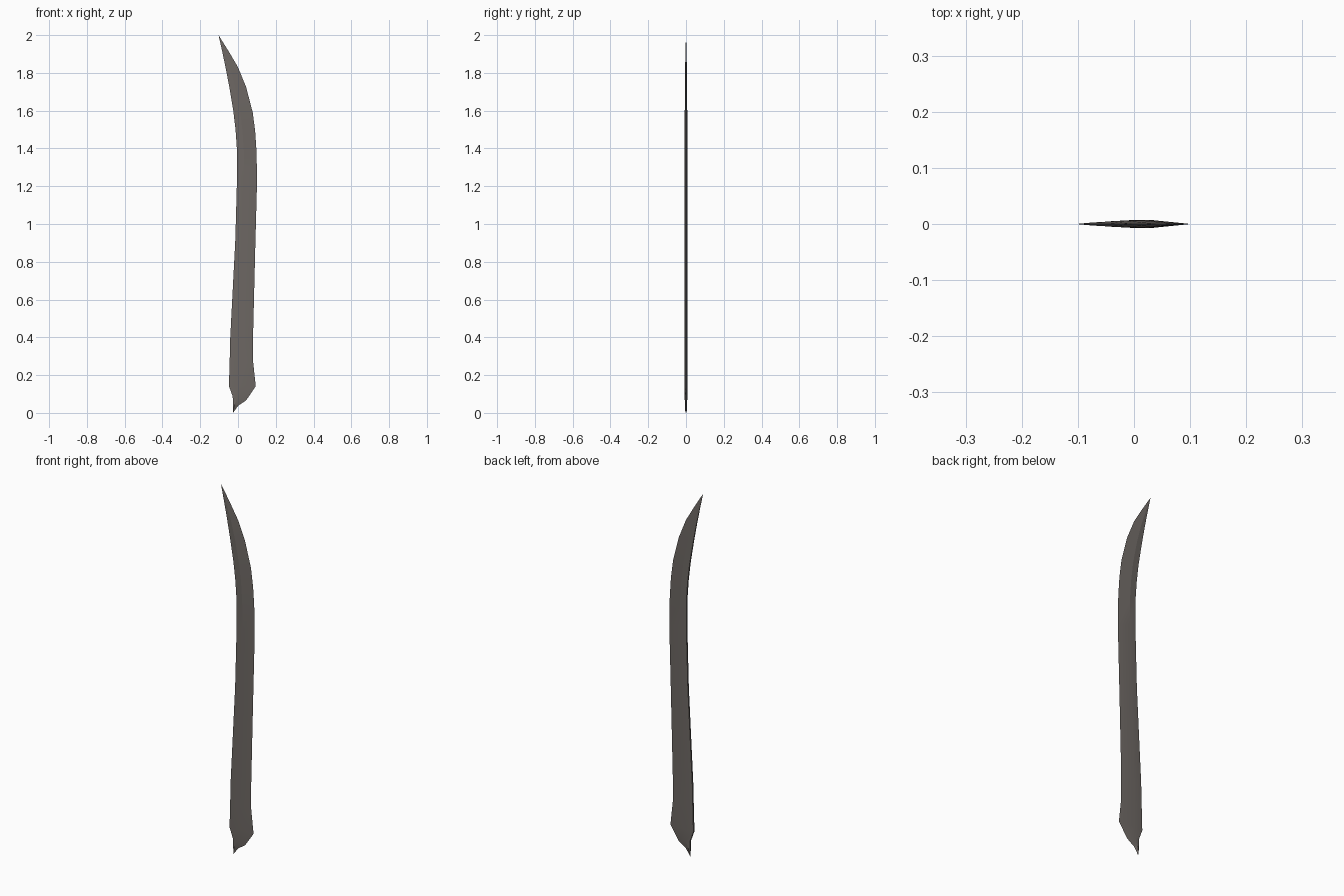
import bpy, bmesh

if "Cube" in bpy.data.objects:
    bpy.data.objects.remove(bpy.data.objects["Cube"])

# Outline stations from base to tip: spine (x, z), cutting edge (x, z), thickness factor
STATIONS = [
    (-.026, .010, -.026, .000, .55),
    (-.027, .050, .000, .037, .85),
    (-.028, .087, .043, .066, 1),
    (-.048, .142, .094, .142, 1),
    (-.044, .280, .080, .270, 1),
    (-.041, .400, .080, .420, 1),
    (-.014, .920, .091, .860, 1),
    (-.005, 1.250, .101, 1.230, 1),
    (-.006, 1.400, .098, 1.385, 1),
    (-.013, 1.500, .091, 1.490, 1),
    (-.025, 1.600, .078, 1.590, .95),
    (-.046, 1.725, .043, 1.725, .85),
    (-.066, 1.830, .000, 1.830, .65),
    (-.084, 1.915, -.050, 1.915, .4),
]
TIP = (-.103, 0, 2.0)
RIDGE = .35          # position of the ridge between spine and edge
SPINE_T, RIDGE_T = .0045, .007

steel = bpy.data.materials.new("dark_steel")
steel.diffuse_color = (.155, .138, .127, 1)
steel.use_nodes = True
steel.node_tree.nodes["Principled BSDF"].inputs["Base Color"].default_value = steel.diffuse_color

# Blade: five-sided wedge section lofted along the outline
bm = bmesh.new()
rings = []
for lx, lz, rx, rz, t in STATIONS:
    mx, mz = lx + (rx - lx) * RIDGE, lz + (rz - lz) * RIDGE
    section = [(lx, -SPINE_T * t, lz), (mx, -RIDGE_T * t, mz), (rx, 0, rz),
               (mx, RIDGE_T * t, mz), (lx, SPINE_T * t, lz)]
    rings.append([bm.verts.new(p) for p in section])
for a, b in zip(rings, rings[1:]):
    for i in range(5):
        j = (i + 1) % 5
        bm.faces.new((a[i], a[j], b[j], b[i]))

# Closed base and pointed tip
bm.faces.new(rings[0][::-1])
tip = bm.verts.new(TIP)
for i in range(5):
    bm.faces.new((rings[-1][i], rings[-1][(i + 1) % 5], tip))
bmesh.ops.recalc_face_normals(bm, faces=bm.faces[:])

mesh = bpy.data.meshes.new("blade")
bm.to_mesh(mesh)
bm.free()
mesh.materials.append(steel)
blade = bpy.data.objects.new("blade", mesh)
bpy.context.collection.objects.link(blade)
bpy.context.view_layer.objects.active = blade
blade.select_set(True)
bpy.ops.object.shade_smooth_by_angle(angle=.17)
